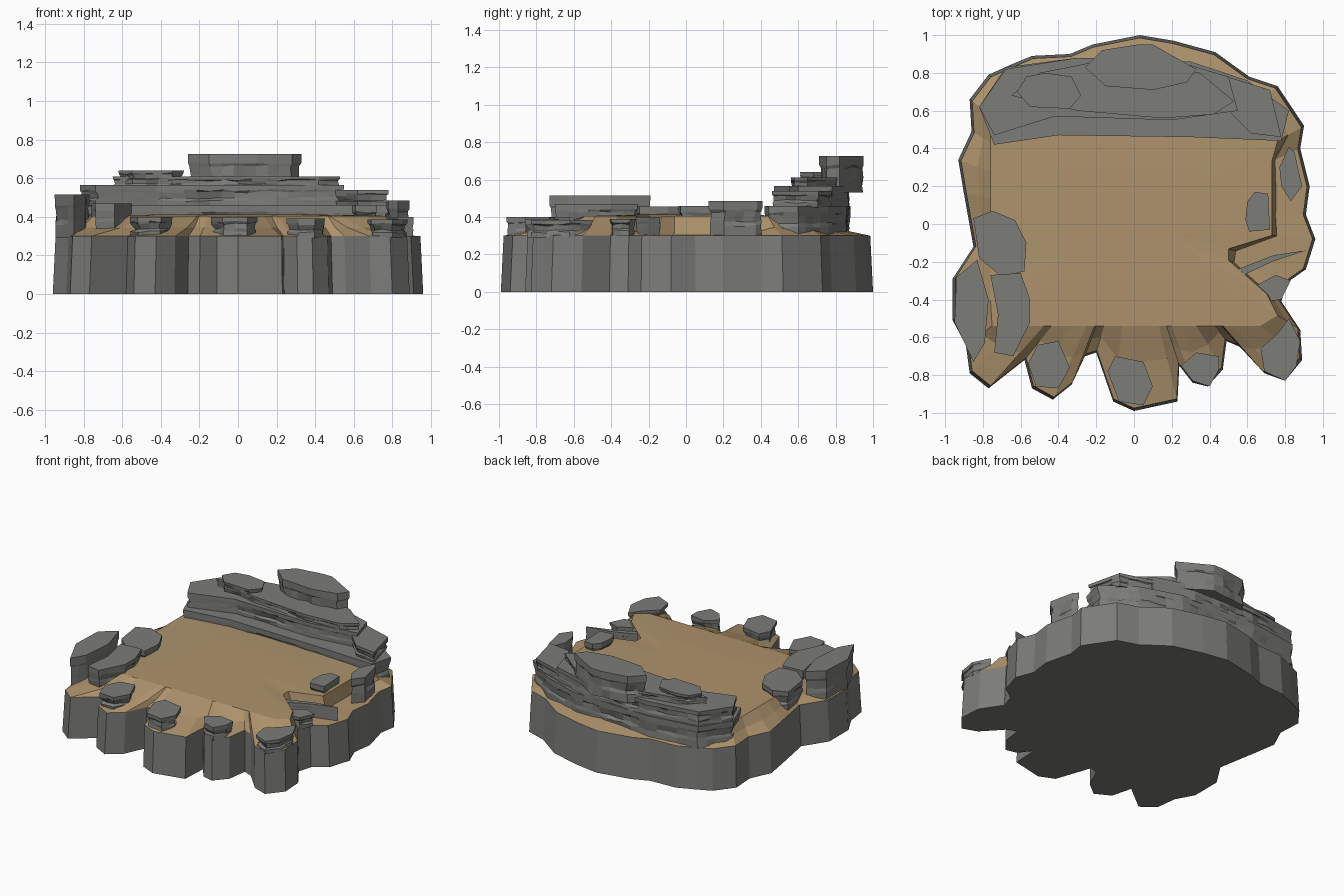
import bpy, bmesh, random
from math import hypot, sin
from mathutils import Vector

if "Cube" in bpy.data.objects:
    bpy.data.objects.remove(bpy.data.objects["Cube"])

random.seed(4)

def material(name, col):
    m = bpy.data.materials.new(name)
    m.diffuse_color = (*col, 1)
    m.use_nodes = True
    m.node_tree.nodes["Principled BSDF"].inputs["Base Color"].default_value = m.diffuse_color
    return m

ROCK = material("grey_rock", (0.20, 0.20, 0.19))
SAND = material("sand", (0.42, 0.29, 0.15))

def finish(name, bm, mat):
    bmesh.ops.recalc_face_normals(bm, faces=bm.faces)
    me = bpy.data.meshes.new(name)
    bm.to_mesh(me)
    bm.free()
    me.materials.append(mat)
    ob = bpy.data.objects.new(name, me)
    bpy.context.collection.objects.link(ob)
    return ob

def skin(bm, rings):
    """Join successive vertex rings with quads; return the vertex rings."""
    vs = [[bm.verts.new(p) for p in r] for r in rings]
    n = len(vs[0])
    for a, b in zip(vs, vs[1:]):
        for i in range(n):
            j = (i + 1) % n
            bm.faces.new((a[i], a[j], b[j], b[i]))
    return vs

# Cliff outline seen from above, clockwise from the back
OUT = [(.03, 1), (.21, .97), (.43, .91), (.61, .78), (.76, .73), (.90, .52), (.88, .40),
       (.93, .20), (.91, .05), (.96, -.08), (.91, -.24), (.81, -.31), (.78, -.41), (.88, -.56),
       (.89, -.72), (.80, -.83), (.69, -.79), (.56, -.65), (.49, -.62), (.47, -.77), (.39, -.86),
       (.31, -.84), (.24, -.75), (.23, -.94), (0, -.99), (-.11, -.94), (-.20, -.68), (-.26, -.70),
       (-.33, -.85), (-.43, -.93), (-.54, -.87), (-.58, -.72), (-.77, -.87), (-.87, -.79),
       (-.89, -.64), (-.96, -.51), (-.96, -.29), (-.85, -.12), (-.90, .16), (-.93, .34),
       (-.86, .49), (-.87, .66), (-.77, .79), (-.66, .84), (-.54, .89), (-.34, .90), (-.22, .95)]

# Cliff base: slightly tapered walls with a flat underside
bm = bmesh.new()
rings = skin(bm, [[(x, y, 0) for x, y in OUT], [(x * .985, y * .985, .30) for x, y in OUT]])
bm.faces.new(rings[0])
finish("cliff_base", bm, ROCK)

# Sand floor: raised plateau sloping to the rim, steep ledge and ditch on the right
rim, foot, plateau = [], [], []
for x, y in OUT:
    s = min(.76 / max(abs(x), .01), (.6 if y > 0 else .54) / max(abs(y), .01), .9)
    f, zf = .45, .345
    if x > .8 and -.1 < y < .45:
        s, f, zf = .73 / x, .12, .31
    if x > .8 and -.35 < y < -.2:
        s, f, zf = .50 / x, .10, .31
    t = s + (.985 - s) * f
    rim.append((x * .985, y * .985, .30))
    foot.append((x * t, y * t, zf))
    plateau.append((x * s, y * s, .405))
bm = bmesh.new()
inner = [(x * .5, y * .5, .412) for x, y, z in plateau]
rings = skin(bm, [rim, foot, plateau, inner])
c = bm.verts.new((0, 0, .412))
for a, b in zip(rings[-1], rings[-1][1:] + rings[-1][:1]):
    bm.faces.new((a, b, c))
finish("sand_floor", bm, SAND)

def rock(name, pts, z0, z1, rough=.015):
    """Flat-topped slab with chipped, layered sides."""
    cx = sum(p[0] for p in pts) / len(pts)
    cy = sum(p[1] for p in pts) / len(pts)
    fine = []
    for (ax, ay), (bx, by) in zip(pts, pts[1:] + pts[:1]):
        k = max(1, round(hypot(bx - ax, by - ay) / .07))
        fine += [(ax + (bx - ax) * i / k, ay + (by - ay) * i / k) for i in range(k)]
    levels = [(0, 1), (.3, 1), (.42, 2), (.68, 1), (.76, .2), (1, 0)]
    layers = []
    for t, depth in levels:
        ring = []
        for x, y in fine:
            d = Vector((cx - x, cy - y)).normalized() * random.uniform(0, rough) * depth
            dz = random.uniform(-.006, .006) if 0 < t < 1 else 0
            ring.append((x + d.x, y + d.y, z0 + (z1 - z0) * t + dz))
        layers.append(ring)
    bm = bmesh.new()
    vs = skin(bm, layers)
    bm.faces.new(vs[0])
    bm.faces.new(vs[-1])
    finish(name, bm, ROCK)

# Stepped ledges along the back
rock("back_ledge_low", [(-.74, .42), (-.4, .47), (.3, .46), (.78, .44), (.82, .6), (.6, .76),
                        (.3, .86), (-.3, .88), (-.68, .83), (-.82, .62)], .30, .46)
rock("back_ledge_middle", [(-.82, .62), (-.74, .47), (-.42, .57), (.2, .55), (.55, .6), (.5, .78),
                           (.2, .87), (-.3, .88), (-.68, .82)], .45, .565)
rock("back_ledge_right", [(.46, .79), (.72, .71), (.78, .46), (.62, .48), (.5, .6)], .45, .54)
rock("back_ledge_high", [(-.65, .68), (-.3, .6), (.15, .56), (.42, .58), (.53, .65), (.35, .8),
                         (-.1, .88), (-.5, .8)], .54, .61)
rock("back_cap_left", [(-.62, .7), (-.57, .78), (-.47, .8), (-.33, .78), (-.28, .68),
                       (-.34, .61), (-.55, .62)], .57, .64)
rock("back_cap_tall", [(-.26, .83), (-.17, .92), (.02, .95), (.1, .95), (.33, .82), (.28, .75),
                       (.1, .71), (-.15, .73)], .53, .725)

# Right side boulders
rock("right_rock_outer", [(.82, .41), (.85, .38), (.89, .2), (.83, .12), (.78, .2), (.77, .3)], .30, .485)
rock("right_rock_inner", [(.6, .12), (.64, .17), (.71, .16), (.72, -.03), (.61, -.04), (.59, .02)], .31, .46)
rock("right_rock_low", [(.62, -.34), (.7, -.41), (.78, -.4), (.83, -.3), (.75, -.27)], .30, .39)
rock("ditch_wall", [(.49, -.29), (.56, -.28), (.73, -.2), (.91, -.14), (.74, -.165), (.56, -.235)], .30, .40, .004)

# Rocks on the front fingers
rock("front_rock_1", [(.82, -.5), (.88, -.62), (.86, -.75), (.8, -.83), (.69, -.78), (.67, -.66),
                      (.76, -.58)], .29, .385)
rock("front_rock_2", [(.25, -.75), (.33, -.68), (.45, -.7), (.45, -.77), (.4, -.86), (.31, -.83)], .29, .39)
rock("front_rock_3", [(-.14, -.78), (-.1, -.7), (.05, -.73), (.1, -.86), (.05, -.96), (-.08, -.94)], .29, .40)
rock("front_rock_4", [(-.56, -.74), (-.51, -.64), (-.4, -.62), (-.34, -.76), (-.4, -.87),
                      (-.52, -.86)], .29, .40)

# Left side slabs
rock("left_slab_outer", [(-.94, -.28), (-.83, -.19), (-.77, -.4), (-.79, -.63), (-.85, -.73),
                         (-.95, -.52)], .29, .515)
rock("left_slab_front", [(-.76, -.27), (-.6, -.26), (-.55, -.4), (-.55, -.52), (-.64, -.7),
                         (-.74, -.68), (-.72, -.48)], .33, .47)
rock("left_slab_back", [(-.85, .03), (-.75, .07), (-.63, .02), (-.57, -.1), (-.58, -.25),
                        (-.7, -.28), (-.82, -.18)], .31, .455)
